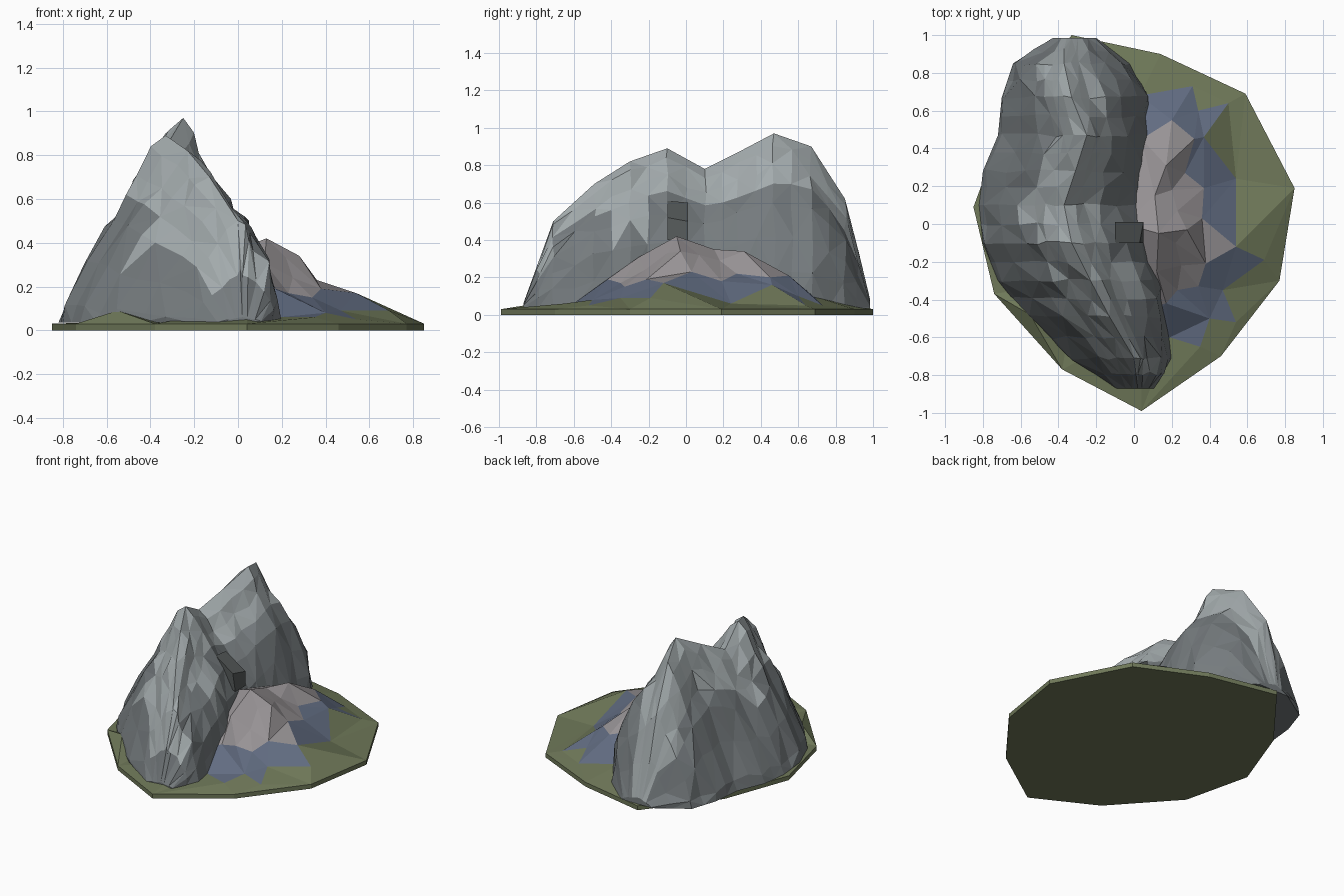
import bpy, bmesh, random
from mathutils import Vector
from mathutils.geometry import delaunay_2d_cdt

if "Cube" in bpy.data.objects:
    bpy.data.objects.remove(bpy.data.objects["Cube"])

random.seed(4)


def material(name, rgb):
    m = bpy.data.materials.new(name)
    m.diffuse_color = (*rgb, 1)
    m.use_nodes = True
    m.node_tree.nodes["Principled BSDF"].inputs["Base Color"].default_value = m.diffuse_color
    return m


GREEN = material("grass", (0.16, 0.19, 0.10))
BLUE = material("slate", (0.12, 0.15, 0.22))
PINK = material("warm_rock", (0.31, 0.29, 0.30))
BODY = material("dark_rock", (0.18, 0.20, 0.21))
CAP = material("pale_rock", (0.37, 0.41, 0.42))
SHADE = material("shadow_rock", (0.09, 0.10, 0.10))


def make(name, verts, faces, mats, ids=None):
    me = bpy.data.meshes.new(name)
    me.from_pydata([tuple(v) for v in verts], [], faces)
    for m in mats:
        me.materials.append(m)
    if ids:
        me.polygons.foreach_set("material_index", ids)
    bm = bmesh.new()
    bm.from_mesh(me)
    loose = [v for v in bm.verts if not v.link_faces]
    bmesh.ops.delete(bm, geom=loose, context='VERTS')
    bm.to_mesh(me)
    bm.free()
    ob = bpy.data.objects.new(name, me)
    bpy.context.collection.objects.link(ob)
    return ob


def inside(x, y, loop):
    hit = False
    for a, b in zip(loop, loop[1:] + loop[:1]):
        if (a[1] > y) != (b[1] > y) and x < a[0] + (y - a[1]) * (b[0] - a[0]) / (b[1] - a[1]):
            hit = not hit
    return hit


# Ground: rim outline, slate skirt and warm foothill, triangulated together
rim = [(x, y, 0.03) for x, y in [
    (0.04, -0.99), (0.46, -0.70), (0.77, -0.30), (0.85, 0.19), (0.59, 0.69), (0.14, 0.90),
    (-0.33, 1.0), (-0.68, 0.55), (-0.85, 0.09), (-0.74, -0.37), (-0.38, -0.77)]]
skirt = [(0.04, -0.55, 0.10), (0.19, -0.60, 0.06), (0.35, -0.65, 0.06), (0.40, -0.50, 0.08),
         (0.54, -0.52, 0.05), (0.47, -0.35, 0.09), (0.69, -0.19, 0.09), (0.54, -0.12, 0.17),
         (0.54, 0.24, 0.06), (0.37, 0.46, 0.16), (0.50, 0.64, 0.05), (0.34, 0.60, 0.10),
         (0.31, 0.73, 0.05), (0.03, 0.68, 0.10), (-0.10, 0.0, 0.30)]
hill = [(0.03, -0.46, 0.15), (0.17, -0.42, 0.19), (0.23, -0.35, 0.17), (0.34, -0.33, 0.15),
        (0.38, -0.21, 0.19), (0.54, -0.12, 0.17), (0.36, 0.03, 0.23), (0.37, 0.19, 0.18),
        (0.27, 0.27, 0.22), (0.32, 0.45, 0.20), (0.20, 0.55, 0.21), (0.04, 0.45, 0.24),
        (-0.05, 0.0, 0.35)]
peaks = [(0.13, -0.05, 0.42), (0.28, -0.03, 0.34), (0.22, -0.10, 0.33), (0.17, 0.31, 0.34),
         (0.11, 0.15, 0.35), (0.12, -0.25, 0.31), (0.20, 0.18, 0.29), (0.25, -0.22, 0.24),
         (0.23, 0.07, 0.32), (-0.55, -0.48, 0.09), (-0.3, 0.3, 0.05), (-0.3, -0.3, 0.05)]
pts = rim + skirt + hill + peaks
edges, start = [], 0
for loop in (rim, skirt, hill):
    n = len(loop)
    edges += [(start + i, start + (i + 1) % n) for i in range(n)]
    start += n
vs, _, fs, _, _, _ = delaunay_2d_cdt([Vector(p[:2]) for p in pts], edges,
                                     [list(range(len(rim)))], 1, 1e-4)
verts = [(v.x, v.y, min(pts, key=lambda p: (p[0] - v.x) ** 2 + (p[1] - v.y) ** 2)[2]) for v in vs]
ids = []
for f in fs:
    cx, cy = (sum(verts[i][k] for i in f) / len(f) for k in (0, 1))
    ids.append(2 if inside(cx, cy, hill) else 1 if inside(cx, cy, skirt) else 0)
make("ground", verts, [list(f) for f in fs], [GREEN, BLUE, PINK], ids)

# Base plate: rim wall and underside
n = len(rim)
faces = [(i, (i + 1) % n, n + (i + 1) % n, n + i) for i in range(n)] + [tuple(range(n))[::-1]]
make("base_plate", [(x, y, 0) for x, y, z in rim] + rim, faces, [GREEN])

# Mountain stations: y, left foot x, ridge x, right foot x, ridge z
stations = [(-0.87, -0.10, 0.02, 0.11, 0.06), (-0.71, -0.33, 0.00, 0.20, 0.50),
            (-0.49, -0.57, -0.13, 0.18, 0.70), (-0.30, -0.72, -0.23, 0.16, 0.82),
            (-0.10, -0.80, -0.33, 0.10, 0.89), (0.10, -0.82, -0.37, 0.07, 0.78),
            (0.28, -0.80, -0.31, 0.07, 0.87), (0.47, -0.72, -0.25, 0.08, 0.97),
            (0.67, -0.70, -0.33, 0.08, 0.90), (0.85, -0.64, -0.37, -0.02, 0.62),
            (0.985, -0.43, -0.33, -0.20, 0.08)]
# Slope profiles from ridge (0, 1) to foot (1, 0)
left = [(0.12, 0.93), (0.25, 0.80), (0.38, 0.67), (0.53, 0.55), (0.75, 0.32), (0.95, 0.08), (1, 0)]
right = [(0.13, 0.93), (0.25, 0.82), (0.42, 0.72), (0.65, 0.60), (0.85, 0.42), (0.95, 0.20), (1, 0)]
rows = []
for a, b in zip(stations, stations[1:]):
    rows += [a, tuple((p + q) / 2 for p, q in zip(a, b))]
rows.append(stations[-1])
FOOT, W = 0.035, 15
grid, limits = [], []
for r, (y, xl, xr, xf, top) in enumerate(rows):
    section = [(xr + (xl - xr) * t, h) for t, h in left[::-1]] + [(xr, 1)]
    section += [(xr + (xf - xr) * t, h) for t, h in right]
    wild = 0 if r in (0, len(rows) - 1) else 0.016
    for i, (x, h) in enumerate(section):
        j = wild if i not in (0, 7, 14) else 0
        grid.append((x + random.uniform(-j, j), y + random.uniform(-j, j) * 0.6,
                     FOOT + (top - FOOT) * h + random.uniform(-j, j)))
    if y < -0.15:
        limits.append((random.choice((1, 3, 4, 4)), random.choice((9, 10, 11, 12))))
    else:
        limits.append((random.choice((3, 3, 4)), random.choice((10, 10, 10, 11))))

# Split slopes into pale cap and dark body along a jagged line
body, cap = [], []
for r in range(len(rows) - 1):
    for c in range(W - 1):
        a, b, d, e = r * W + c, r * W + c + 1, (r + 1) * W + c + 1, (r + 1) * W + c
        tris = [(a, d, b), (a, e, d)] if (r + c) % 2 else [(a, e, b), (b, e, d)]
        for t in tris:
            t = t[::-1]
            high = r > 0 and all(limits[i // W][0] <= i % W <= limits[i // W][1] for i in t)
            (cap if high else body).append(t)
last = (len(rows) - 1) * W
body += [tuple(range(W)), tuple(range(last, last + W))[::-1]]
body.append(tuple(r * W for r in range(len(rows)))
            + tuple(r * W + W - 1 for r in reversed(range(len(rows)))))
make("mountain_body", grid, body, [BODY])
make("mountain_cap", grid, cap, [CAP])

# Dark ledge block on the right slope
x0, x1, y0, y1 = -0.10, 0.05, -0.10, 0.01
block = [(x0, y0, 0.45), (x1, y0, 0.40), (x1, y1, 0.40), (x0, y1, 0.45),
         (x0, y0, 0.61), (x1 - 0.02, y0, 0.52), (x1, y1, 0.50), (x0, y1, 0.60)]
make("ledge", block, [(3, 2, 1, 0), (4, 5, 6, 7), (0, 1, 5, 4), (1, 2, 6, 5), (2, 3, 7, 6),
                      (3, 0, 4, 7)], [SHADE])
